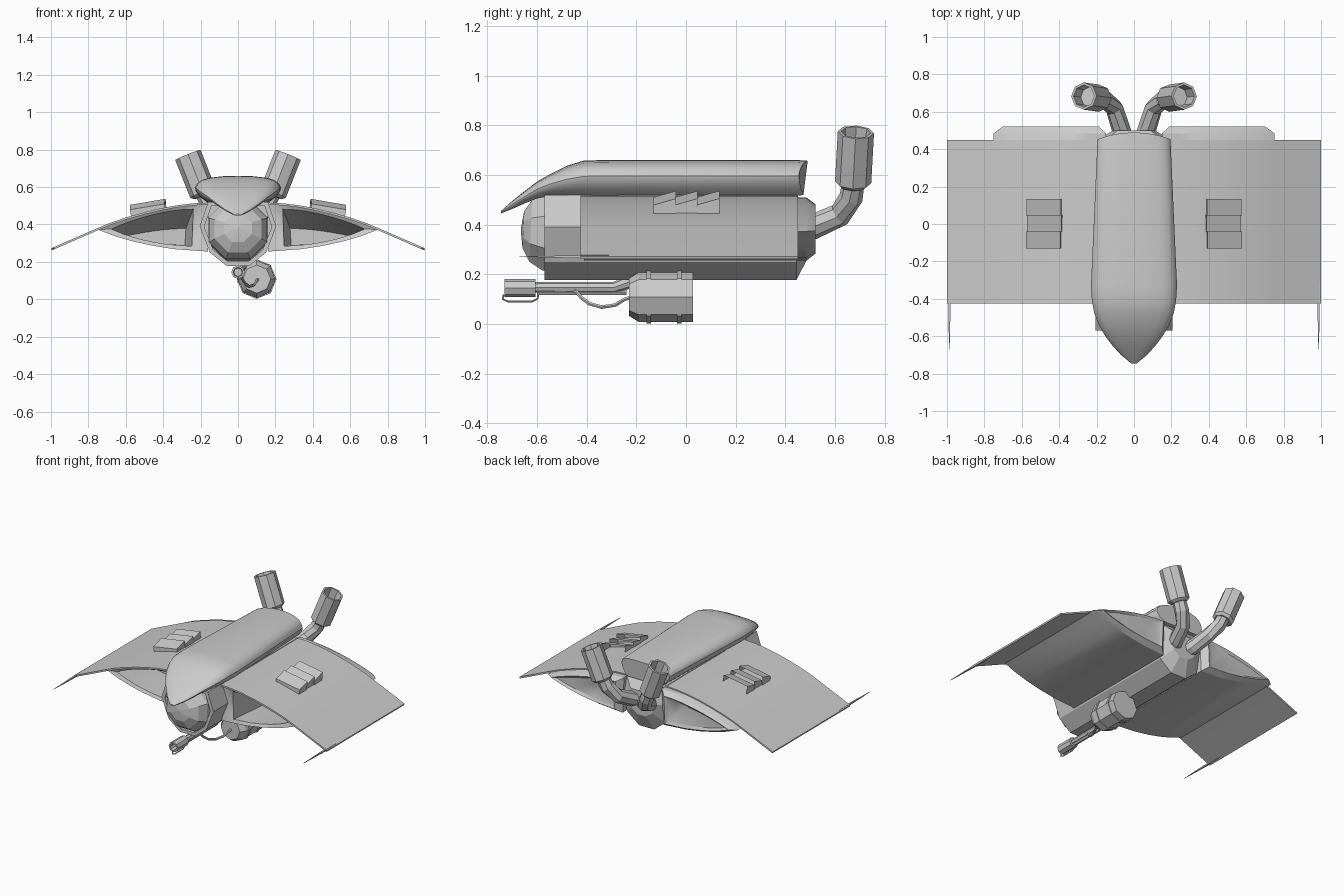
import bpy, bmesh, math
from mathutils import Vector

if "Cube" in bpy.data.objects:
    bpy.data.objects.remove(bpy.data.objects["Cube"])


def loft(name, rings, caps=(True, True), mirror=False, smooth=False):
    """Skin a list of equal-length closed rings."""
    bm = bmesh.new()
    vs = [[bm.verts.new(p) for p in r] for r in rings]
    n = len(rings[0])
    for a, b in zip(vs, vs[1:]):
        for i in range(n):
            j = (i + 1) % n
            bm.faces.new((a[i], a[j], b[j], b[i]))
    if caps[0]:
        bm.faces.new(vs[0][::-1])
    if caps[1]:
        bm.faces.new(vs[-1])
    bmesh.ops.recalc_face_normals(bm, faces=bm.faces)
    me = bpy.data.meshes.new(name)
    bm.to_mesh(me)
    bm.free()
    ob = bpy.data.objects.new(name, me)
    bpy.context.collection.objects.link(ob)
    if smooth:
        bpy.ops.object.select_all(action='DESELECT')
        ob.select_set(True)
        bpy.context.view_layer.objects.active = ob
        bpy.ops.object.shade_smooth_by_angle(angle=math.radians(30))
    if mirror:
        ob.modifiers.new("Mirror", 'MIRROR')
    return ob


def tube(name, path, radii, sides=8, straight=False, phase=0.0, mirror=False):
    """Sweep a polygon along a path; radii may be one number or one per point."""
    pts = [Vector(p) for p in path]
    if not isinstance(radii, (list, tuple)):
        radii = [radii] * len(pts)
    axis = max((p - pts[0] for p in pts), key=lambda d: d.length)
    rings = []
    for i, (p, r) in enumerate(zip(pts, radii)):
        t = axis if straight else pts[min(i + 1, len(pts) - 1)] - pts[max(i - 1, 0)]
        v = t.normalized().cross(Vector((1, 0, 0))).normalized()
        u = v.cross(t.normalized())
        ang = [phase + 2 * math.pi * k / sides for k in range(sides)]
        rings.append([p + u * r * math.cos(a) + v * r * math.sin(a) for a in ang])
    return loft(name, rings, mirror=mirror)


def slab(profile, y):
    return [(x, y, z) for x, z in profile]


def shrink(profile, cx, cz, tx, tz, sx, sz):
    """Scale a profile about (cx, cz) and move that centre to (tx, tz)."""
    return [(tx + (x - cx) * sx, tz + (z - cz) * sz) for x, z in profile]


# Upper fuselage: rounded section swept back from a drooping beak
half = [(0.7, 0), (0.88, 0.2), (0.98, 0.42), (1, 0.55), (0.96, 0.7), (0.85, 0.84),
        (0.66, 0.93), (0.35, 0.985)]
section = half + [(0, 1)] + [(-x, z) for x, z in reversed(half)]
stations = [(-0.745, 0.015, 0.455, 0.445), (-0.70, 0.07, 0.495, 0.463),
            (-0.65, 0.115, 0.535, 0.485), (-0.60, 0.153, 0.573, 0.505),
            (-0.55, 0.183, 0.602, 0.515), (-0.48, 0.212, 0.637, 0.517),
            (-0.41, 0.225, 0.658, 0.517), (-0.33, 0.23, 0.66, 0.517),
            (0.45, 0.195, 0.66, 0.517)]
rings = [[(x * w, y, zb + z * (zt - zb)) for x, z in section] for y, w, zt, zb in stations]
rings.append([(x * 0.19, 0.455 + 0.035 * (1 - x * x), 0.519 + z * 0.138) for x, z in section])
loft("upper_fuselage", rings, smooth=True)

# Lower hull with a recessed front frame and tapered stern
hr = [(0.16, 0.52), (0.205, 0.39), (0.15, 0.25), (0.06, 0.178)]
hull = hr + [(-x, z) for x, z in reversed(hr)]
inner = shrink(hull, 0, 0.37, 0, 0.37, 0.88, 0.88)
stern = shrink(hull, 0, 0.37, 0, 0.38, 0.55, 0.5)
loft("lower_hull", [slab(inner, -0.45), slab(inner, -0.57), slab(hull, -0.57),
                    slab(hull, 0.445), slab(stern, 0.50)])

# Faceted cockpit glass
tube("cockpit_dome", [(0, -0.44, 0.37), (0, -0.57, 0.37), (0, -0.625, 0.375),
                      (0, -0.655, 0.38), (0, -0.665, 0.38)],
     [0.175, 0.168, 0.135, 0.08, 0.005], straight=True, phase=math.pi / 8)

# Wing skin: thin arched sheet
top = [(0.15, 0.517), (0.24, 0.513), (0.33, 0.502), (0.42, 0.485), (0.51, 0.463),
       (0.60, 0.437), (0.68, 0.41), (0.75, 0.381), (1.0, 0.272)]
skin = top + [(x - 0.003, z - 0.011) for x, z in reversed(top)]
loft("wing_skin", [slab(skin, -0.425), slab(skin, 0.45)], mirror=True, smooth=True)

# Wing belly with hollow intake in front and bulged fairing behind
belly = [(x, z - 0.008) for x, z in top[:-1]] + [
    (0.66, 0.338), (0.56, 0.309), (0.46, 0.287), (0.34, 0.268), (0.16, 0.255)]
lip = shrink(belly, 0.48, 0.385, 0.48, 0.385, 0.73, 0.78)
throat = shrink(belly, 0.48, 0.385, 0.47, 0.335, 0.58, 0.35)
tail = shrink(belly, 0.42, 0.385, 0.42, 0.385, 0.85, 0.78)
tail_in = shrink(belly, 0.42, 0.385, 0.42, 0.385, 0.74, 0.6)
loft("wing_belly", [slab(throat, -0.12), slab(lip, -0.40), slab(belly, -0.41),
                    slab(belly, 0.485), slab(tail, 0.522), slab(tail_in, 0.51)],
     mirror=True, smooth=True)

# Wing tip spikes
loft("wing_tip_spike", [[(0.987 + a * w, y, 0.271 + b * h) for a, b in
                         ((-1, -1), (1, -1), (1, 1), (-1, 1))]
                        for y, w, h in ((-0.67, 0.001, 0.001), (-0.56, 0.004, 0.003),
                                        (-0.42, 0.006, 0.006), (-0.31, 0.006, 0.006))],
     mirror=True)

# Three wedge louvres on each wing, open to the rear
for i in range(3):
    y0, dx = -0.13 + i * 0.087, (0.004, -0.002, 0.002)[i]
    rings = []
    for y, h in ((y0, 0.016), (y0 + 0.09, 0.042)):
        rings.append([(0.385 + dx, y, 0.488), (0.568 + dx, y, 0.445),
                      (0.574 + dx, y, 0.463 + h), (0.389 + dx, y, 0.494 + h)])
    loft("wing_louvre_%d" % (i + 1), rings, caps=(True, False), mirror=True)

# Twin exhausts: bent pipe and hollow muffler
tube("exhaust_pipe", [(0.05, 0.44, 0.375), (0.07, 0.51, 0.39), (0.105, 0.62, 0.44),
                      (0.155, 0.665, 0.51), (0.19, 0.675, 0.58)],
     [0.052, 0.05, 0.048, 0.048, 0.045], mirror=True)
a, b = Vector((0.182, 0.672, 0.555)), Vector((0.268, 0.684, 0.772))
tube("exhaust_muffler", [a, a.lerp(b, 0.07), b, b, a.lerp(b, 0.6)],
     [0.055, 0.073, 0.073, 0.06, 0.055], straight=True, mirror=True)

# Belly drum with two bands
drum = [(-0.23, 0.075), (-0.19, 0.1), (0.028, 0.1)]
tube("belly_drum", [(0.1, y, 0.108) for y, r in drum], [r for y, r in drum], straight=True)
for n, y in (("front", -0.15), ("rear", -0.028)):
    tube("drum_band_" + n, [(0.1, y - 0.009, 0.108), (0.1, y + 0.009, 0.108)], 0.106)

# Gun: barrel running into its mount, hollow muzzle
tube("gun_barrel", [(0, -0.62, 0.147), (0, -0.29, 0.147), (0.015, -0.22, 0.172),
                    (0.03, -0.16, 0.18), (0.04, 0.02, 0.18)],
     [0.021, 0.023, 0.027, 0.032, 0.032])
tube("gun_rail", [(0, -0.60, 0.128), (0, -0.24, 0.128)], 0.012, sides=6)
tube("gun_muzzle", [(0, -0.66, 0.145), (0, -0.73, 0.145), (0, -0.73, 0.145), (0, -0.605, 0.145)],
     [0.022, 0.025, 0.036, 0.036], straight=True)

# Feed hose and muzzle wire
tube("feed_hose", [(0.01, -0.45, 0.14), (0.025, -0.42, 0.105), (0.04, -0.39, 0.082),
                   (0.06, -0.34, 0.068), (0.085, -0.285, 0.076), (0.1, -0.25, 0.098),
                   (0.105, -0.22, 0.108)], 0.008, sides=6)
tube("muzzle_wire", [(0, -0.735, 0.118), (0, -0.738, 0.1), (0, -0.715, 0.09),
                     (0, -0.62, 0.09), (0, -0.598, 0.102), (0, -0.592, 0.13)], 0.004, sides=5)
